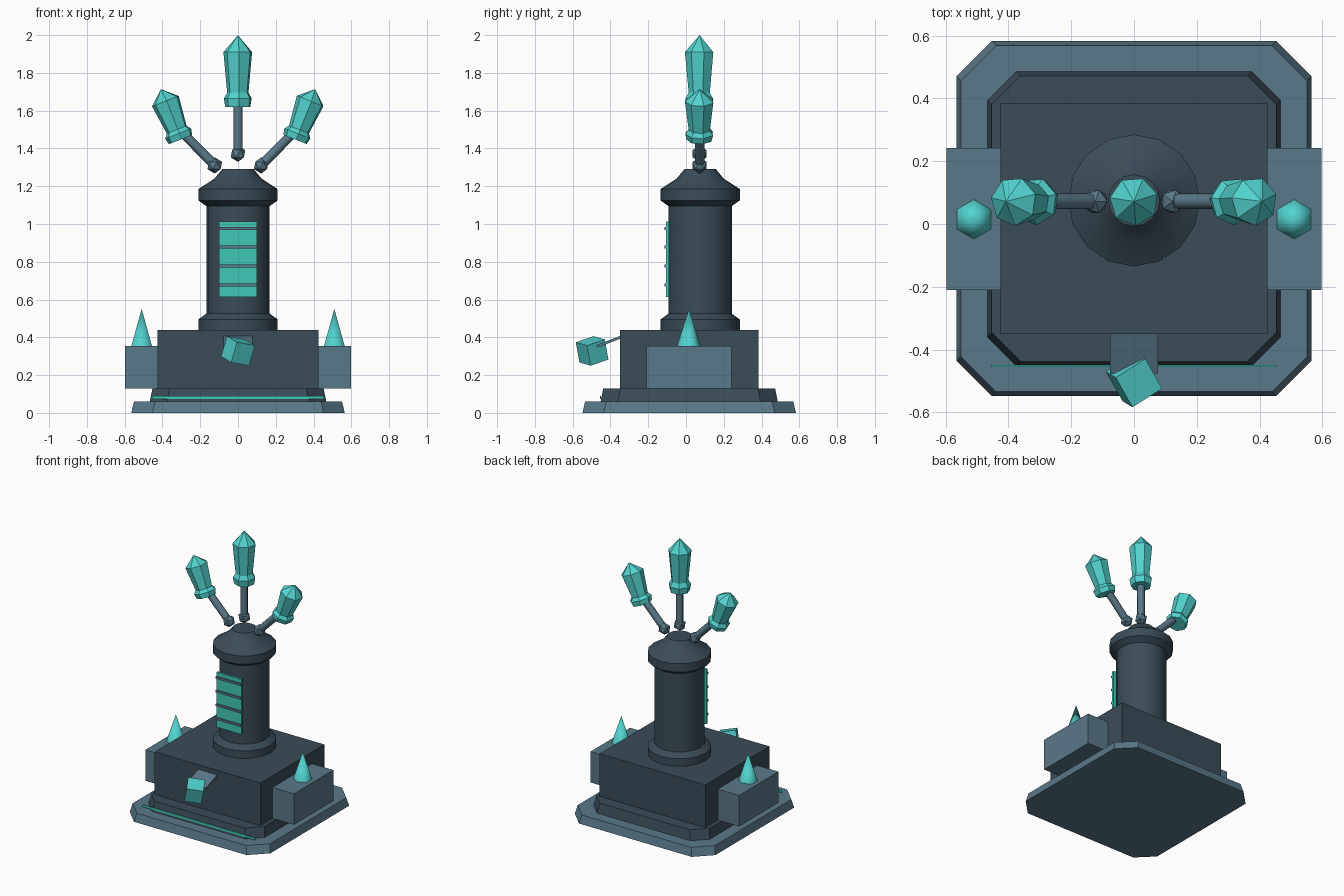
import bpy, bmesh, math
from mathutils import Vector, Matrix

if "Cube" in bpy.data.objects:
    bpy.data.objects.remove(bpy.data.objects["Cube"])


def srgb(h):
    c = [int(h[i:i + 2], 16) / 255 for i in (0, 2, 4)]
    return [v / 12.92 if v <= 0.04045 else ((v + 0.055) / 1.055) ** 2.4 for v in c] + [1]


def material(name, h):
    m = bpy.data.materials.new(name)
    m.diffuse_color = srgb(h)
    m.use_nodes = True
    m.node_tree.nodes["Principled BSDF"].inputs["Base Color"].default_value = m.diffuse_color
    return m


DARK = material("dark slate", "3B4C58")
MID = material("blue grey", "5A7888")
CRYSTAL = material("pale cyan", "52D2CE")
GLOW = material("teal glow", "40C9B6")


def finish(name, bm, mat, smooth=None):
    bmesh.ops.recalc_face_normals(bm, faces=bm.faces)
    me = bpy.data.meshes.new(name)
    bm.to_mesh(me)
    bm.free()
    me.materials.append(mat)
    ob = bpy.data.objects.new(name, me)
    bpy.context.collection.objects.link(ob)
    if smooth:
        bpy.ops.object.select_all(action='DESELECT')
        ob.select_set(True)
        bpy.context.view_layer.objects.active = ob
        bpy.ops.object.shade_smooth_by_angle(angle=math.radians(smooth))
    return ob


def box(name, lo, hi, mat):
    lo, hi = Vector(lo), Vector(hi)
    bm = bmesh.new()
    bmesh.ops.create_cube(bm, size=1)
    for v in bm.verts:
        v.co = (lo + hi) / 2 + Vector(a * b for a, b in zip(v.co, hi - lo))
    return finish(name, bm, mat)


def loft(bm, rings):
    """Join equal-length point rings with quads and cap both ends."""
    rows = [[bm.verts.new(p) for p in r] for r in rings]
    n = len(rows[0])
    for a, b in zip(rows, rows[1:]):
        for i in range(n):
            j = (i + 1) % n
            bm.faces.new((a[i], a[j], b[j], b[i]))
    bm.faces.new(rows[0])
    bm.faces.new(rows[-1])


def lathe(name, profile, n, mat, matrix, smooth=None, turn=0.0):
    """Revolve (radius, height) pairs; a tiny radius makes a point."""
    bm = bmesh.new()
    loft(bm, [[matrix @ Vector((r * math.cos(turn + math.tau * i / n),
                                r * math.sin(turn + math.tau * i / n), z))
               for i in range(n)] for r, z in profile])
    bmesh.ops.remove_doubles(bm, verts=bm.verts, dist=0.0005)
    return finish(name, bm, mat, smooth)


def chamfered_tier(name, hx, hy, cut, z0, z1, taper, mat):
    def ring(x, y, z):
        pts = [(x, y - cut), (x - cut, y), (cut - x, y), (-x, y - cut),
               (-x, cut - y), (cut - x, -y), (x - cut, -y), (x, cut - y)]
        return [(a, b + 0.017, z) for a, b in pts]
    bm = bmesh.new()
    loft(bm, [ring(hx, hy, z0), ring(hx - taper, hy - taper, z1)])
    finish(name, bm, mat)


# stepped base and main block
chamfered_tier("base_plate", 0.565, 0.565, 0.112, 0, 0.06, 0.014, MID)
chamfered_tier("base_step", 0.467, 0.469, 0.092, 0.06, 0.13, 0.014, DARK)
box("main_block", (-0.425, -0.35, 0.13), (0.425, 0.385, 0.44), DARK)
box("base_light_strip", (-0.455, -0.455, 0.073), (0.455, -0.449, 0.089), GLOW)

# side blocks with spikes
for s, side in ((-1, "left"), (1, "right")):
    xs = sorted((s * 0.42, s * 0.597))
    box(side + "_block", (xs[0], -0.21, 0.13), (xs[1], 0.242, 0.355), MID)
    lathe(side + "_spike", [(0.063, 0), (0.0001, 0.197)], 6, CRYSTAL,
          Matrix.Translation((s * 0.51, 0.015, 0.354)), 75, math.pi / 2)

# column with flared foot and head
lathe("column", [(0.21, 0.44), (0.21, 0.495), (0.168, 0.525), (0.168, 1.095),
                 (0.21, 1.125), (0.21, 1.185), (0.125, 1.24), (0.082, 1.292)],
      16, DARK, Matrix.Translation((0, 0.075, 0)), 40, math.pi / 2)

# front light panel and its ribs
box("light_panel", (-0.1, -0.105, 0.613), (0.1, -0.09, 1.012), GLOW)
for i in range(4):
    z = 0.678 + i * 0.0995
    box(f"panel_rib_{i + 1}", (-0.1, -0.114, z - 0.008), (0.1, -0.1, z + 0.008), MID)


# three crystals on jointed stems
def crystal_branch(name, joint, stem_end, base, tilt, stretch):
    joint, stem_end = Vector(joint), Vector(stem_end)
    bm = bmesh.new()
    bmesh.ops.create_icosphere(bm, subdivisions=1, radius=0.043,
                               matrix=Matrix.Translation(joint))
    finish(name + "_joint", bm, MID)
    d = stem_end - joint
    m = Matrix.Translation(joint) @ d.to_track_quat('Z', 'Y').to_matrix().to_4x4()
    lathe(name + "_stem", [(0.025, 0), (0.025, d.length)], 8, MID, m, 50)
    m = (Matrix.Translation(base) @ Matrix.Rotation(tilt, 4, 'Y')
         @ Matrix.Diagonal((1, 1, stretch, 1)))
    lathe(name + "_crystal", [(0.068, 0), (0.076, 0.045), (0.058, 0.075), (0.078, 0.29),
                              (0.0001, 0.38)], 7, CRYSTAL, m, None, 0.3)


Y = 0.072
crystal_branch("middle", (0, Y, 1.372), (0, Y, 1.65), (0, Y, 1.62), 0, 1)
for s, side in ((-1, "left"), (1, "right")):
    crystal_branch(side, (s * 0.123, Y, 1.31), (s * 0.285, Y, 1.475),
                   (s * 0.303, Y, 1.447), s * math.radians(21.5), 0.755)

# tilted cube held on a sloping plate at the front
up = Vector((0.28, -0.17, 0.95)).normalized()
across = Vector((0.79, 0.55, -0.30))
across = (across - up * across.dot(up)).normalized()
rot = Matrix((across, up.cross(across), up)).transposed().to_4x4()
bm = bmesh.new()
bmesh.ops.create_cube(bm, size=0.113, matrix=Matrix.Translation((0, -0.497, 0.328)) @ rot)
finish("hanging_cube", bm, CRYSTAL)
bm = bmesh.new()
bmesh.ops.create_cube(bm, size=1, matrix=Matrix.Translation((0, -0.405, 0.378))
                      @ Matrix.Rotation(math.radians(21), 4, 'X')
                      @ Matrix.Diagonal((0.152, 0.145, 0.014, 1)))
finish("cube_bracket", bm, MID)
